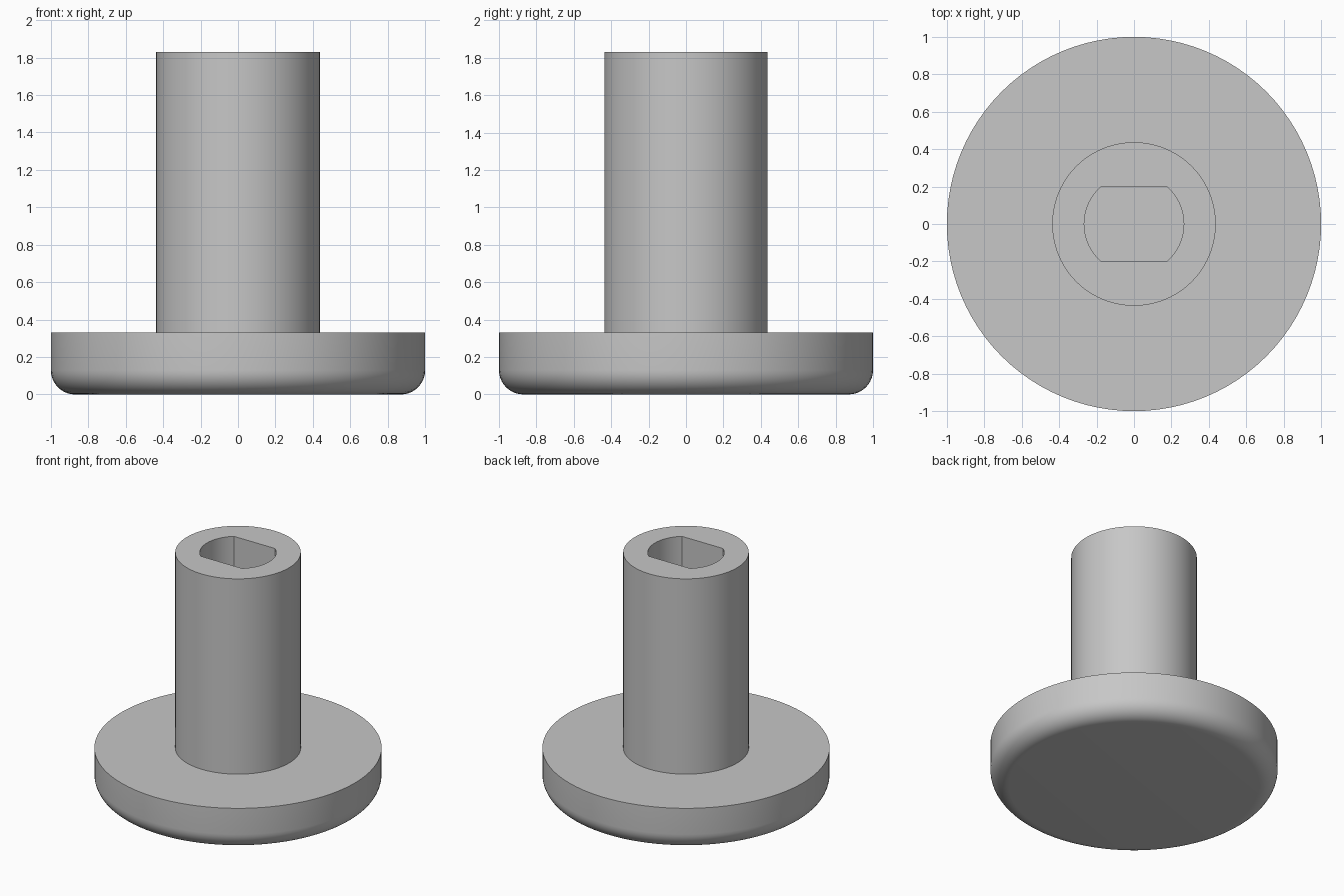
import bpy, bmesh
from math import sin, cos, pi, radians

cube = bpy.data.objects.get("Cube")
if cube:
    bpy.data.objects.remove(cube)

SEG = 96
DISC_TOP, STEM_TOP, STEM_R = 0.33, 1.83, 0.437
BORE_R, BORE_FLAT, BORE_FLOOR = 0.266, 0.2, 0.33
FILLET = 0.13

grey = bpy.data.materials.new("plain grey")
grey.use_nodes = True
colour = (0.57, 0.57, 0.57, 1)
grey.diffuse_color = colour
grey.node_tree.nodes["Principled BSDF"].inputs["Base Color"].default_value = colour


def lathe(name, rings):
    """Bridge (radius, height, y limit) rings and cap both ends."""
    bm = bmesh.new()
    loops = []
    for r, z, limit in rings:
        loop = []
        for i in range(SEG):
            a = 2 * pi * i / SEG
            y = max(-limit, min(limit, r * sin(a)))
            loop.append(bm.verts.new((r * cos(a), y, z)))
        loops.append(loop)
    for low, high in zip(loops, loops[1:]):
        for i in range(SEG):
            j = (i + 1) % SEG
            bm.faces.new((low[i], low[j], high[j], high[i]))
    bm.faces.new(loops[0][::-1])
    bm.faces.new(loops[-1])
    bmesh.ops.recalc_face_normals(bm, faces=bm.faces)
    mesh = bpy.data.meshes.new(name)
    bm.to_mesh(mesh)
    bm.free()
    mesh.materials.append(grey)
    obj = bpy.data.objects.new(name, mesh)
    bpy.context.collection.objects.link(obj)
    bpy.ops.object.select_all(action="DESELECT")
    obj.select_set(True)
    bpy.context.view_layer.objects.active = obj
    bpy.ops.object.shade_smooth_by_angle(angle=radians(30))
    return obj


# Wide disc with a rounded lower rim
steps = 10
rim = []
for k in range(steps + 1):
    a = pi / 2 * k / steps
    rim.append((1 - FILLET + FILLET * sin(a), FILLET - FILLET * cos(a), 1))
lathe("base_disc", rim + [(1, DISC_TOP, 1)])

# Round stem with a blind bore that has two flat sides
lathe("stem", [
    (STEM_R, DISC_TOP, 1),
    (STEM_R, STEM_TOP, 1),
    (BORE_R, STEM_TOP, BORE_FLAT),
    (BORE_R, BORE_FLOOR + 0.01, BORE_FLAT),
])
